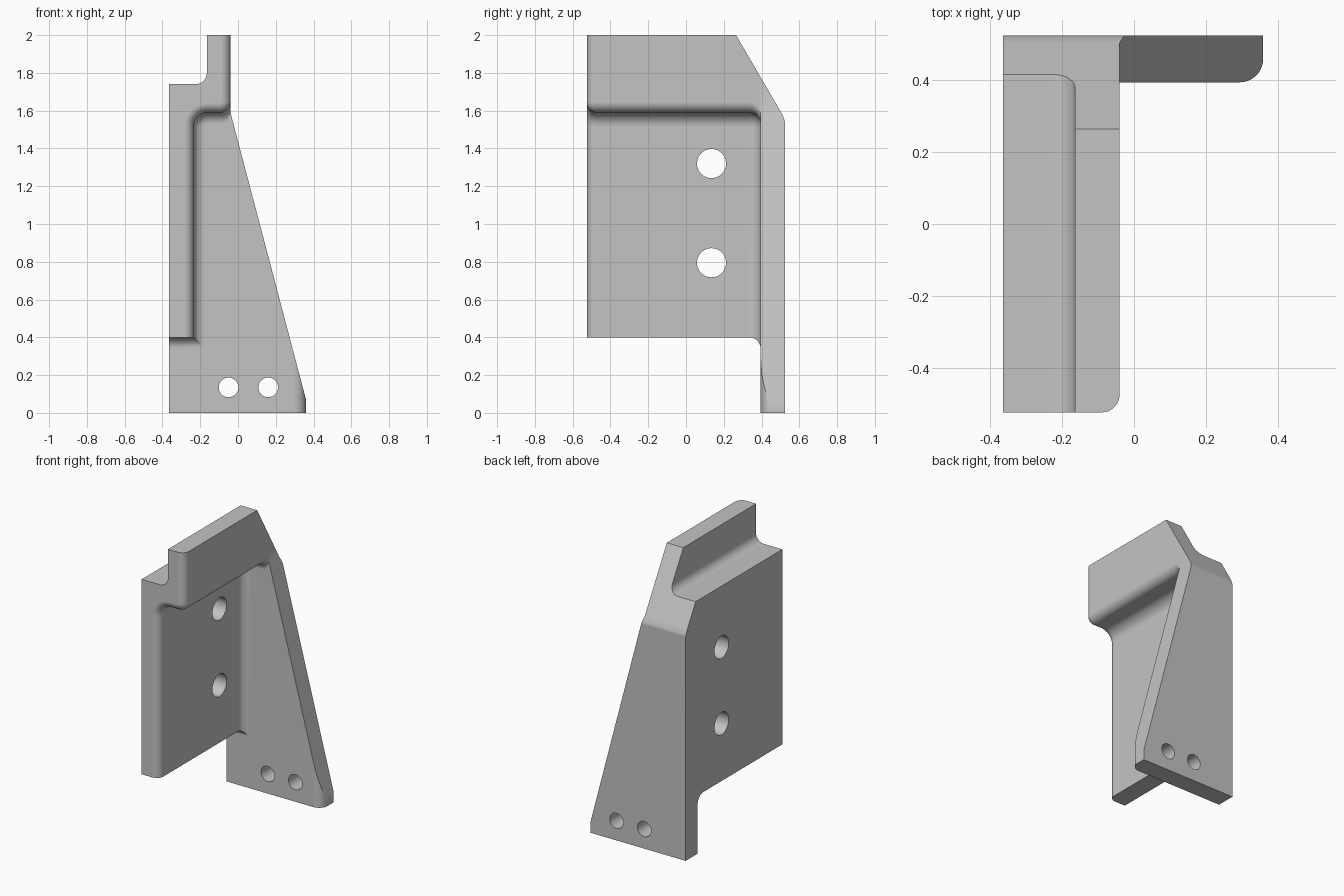
import bpy, bmesh, math
from mathutils import Vector

cube = bpy.data.objects.get("Cube")
if cube:
    bpy.data.objects.remove(cube)

gray = bpy.data.materials.new("plain gray")
gray.use_nodes = True
COLOR = (0.55, 0.55, 0.55, 1)
gray.diffuse_color = COLOR
gray.node_tree.nodes["Principled BSDF"].inputs["Base Color"].default_value = COLOR


def loft(name, rings):
    """Closed solid through rings that share one point count."""
    bm = bmesh.new()
    loops = [[bm.verts.new(p) for p in ring] for ring in rings]
    n = len(loops[0])
    for a, b in zip(loops, loops[1:]):
        for i in range(n):
            j = (i + 1) % n
            bm.faces.new((a[i], a[j], b[j], b[i]))
    bm.faces.new(loops[0])
    bm.faces.new(loops[-1])
    bmesh.ops.recalc_face_normals(bm, faces=bm.faces)
    me = bpy.data.meshes.new(name)
    bm.to_mesh(me)
    bm.free()
    me.materials.append(gray)
    ob = bpy.data.objects.new(name, me)
    bpy.context.collection.objects.link(ob)
    return ob


def prism(name, pts, axis, lo, hi):
    def place(p, t):
        v = list(p)
        v.insert(axis, t)
        return Vector(v)
    return loft(name, [[place(p, t) for p in pts] for t in (lo, hi)])


def arc(cx, cy, r, start, end, steps=10):
    angles = [math.radians(start + (end - start) * i / steps) for i in range(steps + 1)]
    return [(cx + r * math.cos(a), cy + r * math.sin(a)) for a in angles]


def combine(target, tool, operation):
    mod = target.modifiers.new(operation, 'BOOLEAN')
    mod.operation = operation
    mod.solver = 'EXACT'
    mod.object = tool
    bpy.context.view_layer.objects.active = target
    bpy.ops.object.modifier_apply(modifier=mod.name)
    bpy.data.objects.remove(tool)


BACK, PLATE, FRONT = 0.525, 0.395, -0.525
LEFT, NOSE = -0.365, -0.04
R_EDGE, R_FILLET, R_LIP, R_CORNER = 0.05, 0.06, 0.055, 0.075


def section(y, d):
    """Side wall and overhanging head; d > 0 shrinks it, d < 0 thickens it."""
    shrink = max(d, 0)
    face, under, wall = NOSE - shrink, 1.59 + d, -0.235 - d
    lip, corner = R_LIP - shrink, R_CORNER + d
    bottom = 0.4 + min(d, 0)
    pts = [(LEFT, bottom), (LEFT, 1.74)]
    pts += arc(-0.225, 1.80, 0.06, -90, 0)
    pts += [(-0.165, 2), (face, 2)]
    pts += arc(face - lip, under + lip, lip, 0, -90)
    pts += arc(wall + corner, under - corner, corner, 90, 180)
    pts += [(wall, bottom)]
    return [(x, y, z) for x, z in pts]


# Side wall with head: rounded front edge, fillet flowing into the back plate
quarter = [math.radians(9 * i) for i in range(11)]
rings = [section(FRONT + R_EDGE * (1 - math.sin(a)), R_EDGE * (1 - math.cos(a)))
         for a in reversed(quarter)]
rings += [section(PLATE - R_FILLET * (1 - math.sin(a)), -R_FILLET * (1 - math.cos(a)))
          for a in quarter]
rings.append(section(BACK, -R_FILLET))
bracket = loft("bracket", rings)

# Tapered back plate with a rounded outer corner
plate = prism("back_plate", [(LEFT, 0), (0.36, 0), (0.36, 0.07),
                             (NOSE, 1.59), (LEFT, 1.59)], 1, PLATE, BACK)
outline = [(-0.5, 0.3), (-0.5, 0.6), (0.36, 0.6)]
outline += arc(0.295, PLATE + 0.065, 0.065, 0, -90)
outline += [(0.28, 0.3)]
combine(plate, prism("corner_round", outline, 2, -0.1, 1.8), 'INTERSECT')
combine(bracket, plate, 'UNION')

# Sloped cut across the top of the back
slope = [(0.236, 2.05), (0.505, 1.588), (0.514, 1.57), (0.521, 1.552),
         (0.53, 1.52), (0.7, 1.52), (0.7, 2.05)]
combine(bracket, prism("slope_cut", slope, 0, -0.6, 0.6), 'DIFFERENCE')

# Bolt holes through the wall and the plate
for z in (0.795, 1.32):
    combine(bracket, prism("wall_hole", arc(0.135, z, 0.077, 0, 352.5, 47), 0, -0.5, -0.1),
            'DIFFERENCE')
for x in (-0.05, 0.16):
    combine(bracket, prism("plate_hole", arc(x, 0.135, 0.052, 0, 352.5, 47), 1, 0.3, 0.7),
            'DIFFERENCE')

# Smooth fillets, crisp edges, flat faces
bpy.ops.object.select_all(action='DESELECT')
bracket.select_set(True)
bpy.context.view_layer.objects.active = bracket
bpy.ops.object.shade_smooth_by_angle(angle=math.radians(30))
weighted = bracket.modifiers.new("flat_face_normals", 'WEIGHTED_NORMAL')
weighted.keep_sharp = True
